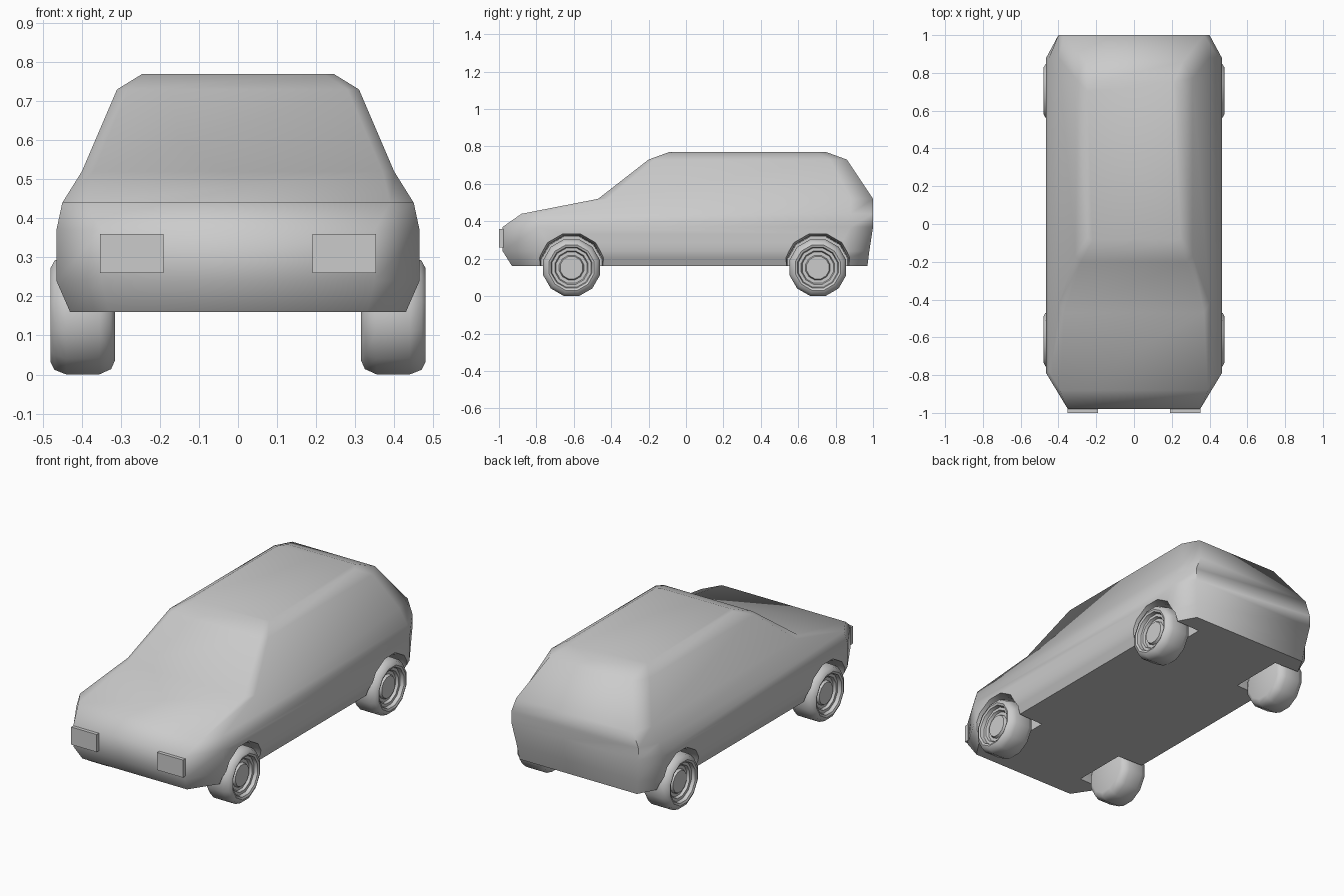
import bpy, bmesh, math
from mathutils import Matrix

if "Cube" in bpy.data.objects:
    bpy.data.objects.remove(bpy.data.objects["Cube"], do_unlink=True)

GREY = (0.6, 0.6, 0.6, 1)
paint = bpy.data.materials.new("plain grey")
paint.use_nodes = True
paint.diffuse_color = GREY
paint.node_tree.nodes["Principled BSDF"].inputs["Base Color"].default_value = GREY

FLOOR = 0.16
AXLES = {"front": -0.612, "rear": 0.705}


def make_object(name, bm):
    bmesh.ops.recalc_face_normals(bm, faces=bm.faces)
    mesh = bpy.data.meshes.new(name)
    bm.to_mesh(mesh)
    bm.free()
    mesh.materials.append(paint)
    obj = bpy.data.objects.new(name, mesh)
    bpy.context.collection.objects.link(obj)
    return obj


def activate(obj):
    bpy.ops.object.select_all(action='DESELECT')
    obj.select_set(True)
    bpy.context.view_layer.objects.active = obj


def smooth(obj, degrees):
    activate(obj)
    bpy.ops.object.shade_smooth_by_angle(angle=math.radians(degrees))


def loft(bm, rings):
    """Bridge closed rings of points and cap both ends."""
    rows = [[bm.verts.new(p) for p in ring] for ring in rings]
    n = len(rows[0])
    for a, b in zip(rows, rows[1:]):
        for i in range(n):
            j = (i + 1) % n
            bm.faces.new((a[i], a[j], b[j], b[i]))
    bm.faces.new(rows[0])
    bm.faces.new(rows[-1])


def lathe_x(profile, sides, y, z, side):
    """Rings around an axle for a list of (distance out, radius)."""
    return [[(side * x,
              y + r * math.sin((i + 0.5) * math.tau / sides),
              z + r * math.cos((i + 0.5) * math.tau / sides))
             for i in range(sides)] for x, r in profile]


# Body levels: z, nose y, nose half width, side start y, half width,
# side end y, tail half width, tail y
levels = [
    (FLOOR, -0.93, 0.33, -0.78, 0.43, 0.86, 0.37, 0.97),
    (0.24, -0.98, 0.35, -0.79, 0.465, 0.88, 0.38, 0.98),
    (0.37, -0.98, 0.35, -0.79, 0.465, 0.88, 0.40, 1.0),
    (0.44, -0.88, 0.39, -0.78, 0.45, 0.88, 0.40, 1.0),
    (0.52, -0.47, 0.37, -0.42, 0.40, 0.88, 0.37, 1.0),
    (0.73, -0.20, 0.28, -0.17, 0.31, 0.77, 0.26, 0.86),
    (0.77, -0.09, 0.22, -0.07, 0.245, 0.70, 0.21, 0.75),
]
rings = []
for z, nose, nose_w, start, width, end, tail_w, tail in levels:
    half = [(nose_w, nose), (width, start), (width, end), (tail_w, tail)]
    rings.append([(x, y, z) for x, y in half]
                 + [(-x, y, z) for x, y in reversed(half)])
bm = bmesh.new()
loft(bm, rings)
body = make_object("body", bm)

# Wheel wells, flaring outwards
for axle, y in AXLES.items():
    for side in (-1, 1):
        bm = bmesh.new()
        loft(bm, lathe_x([(0.27, 0.165), (0.42, 0.17), (0.56, 0.205)],
                         12, y, FLOOR - 0.002, side))
        cutter = make_object("wheel_well_cutter", bm)
        cutter.hide_render = True
        activate(body)
        cut = body.modifiers.new("wheel_well", 'BOOLEAN')
        cut.operation = 'DIFFERENCE'
        cut.solver = 'EXACT'
        cut.object = cutter
        bpy.ops.object.modifier_apply(modifier=cut.name)
        bpy.data.objects.remove(cutter, do_unlink=True)
smooth(body, 62)

# Keep the underside crisp
bm = bmesh.new()
bm.from_mesh(body.data)
for edge in bm.edges:
    if all(v.co.z < FLOOR + 0.001 for v in edge.verts):
        edge.smooth = False
bm.to_mesh(body.data)
bm.free()

# Headlights
for name, side in (("left", 1), ("right", -1)):
    bm = bmesh.new()
    bmesh.ops.create_cube(bm, size=1, matrix=(
        Matrix.Translation((side * 0.272, -0.985, 0.31))
        @ Matrix.Diagonal((0.162, 0.03, 0.1, 1))))
    make_object(name + "_headlight", bm)

# Wheels: tyre, stepped rim and hub in one turned profile
wheel_profile = [
    (0.315, 0.12), (0.325, 0.143), (0.355, 0.157), (0.44, 0.157),
    (0.47, 0.145), (0.48, 0.125), (0.475, 0.113), (0.455, 0.108),
    (0.455, 0.092), (0.44, 0.086), (0.44, 0.068), (0.455, 0.062),
]
for axle, y in AXLES.items():
    for name, side in (("left", 1), ("right", -1)):
        bm = bmesh.new()
        loft(bm, lathe_x(wheel_profile, 12, y, 0.152, side))
        smooth(make_object(f"{axle}_{name}_wheel", bm), 50)
